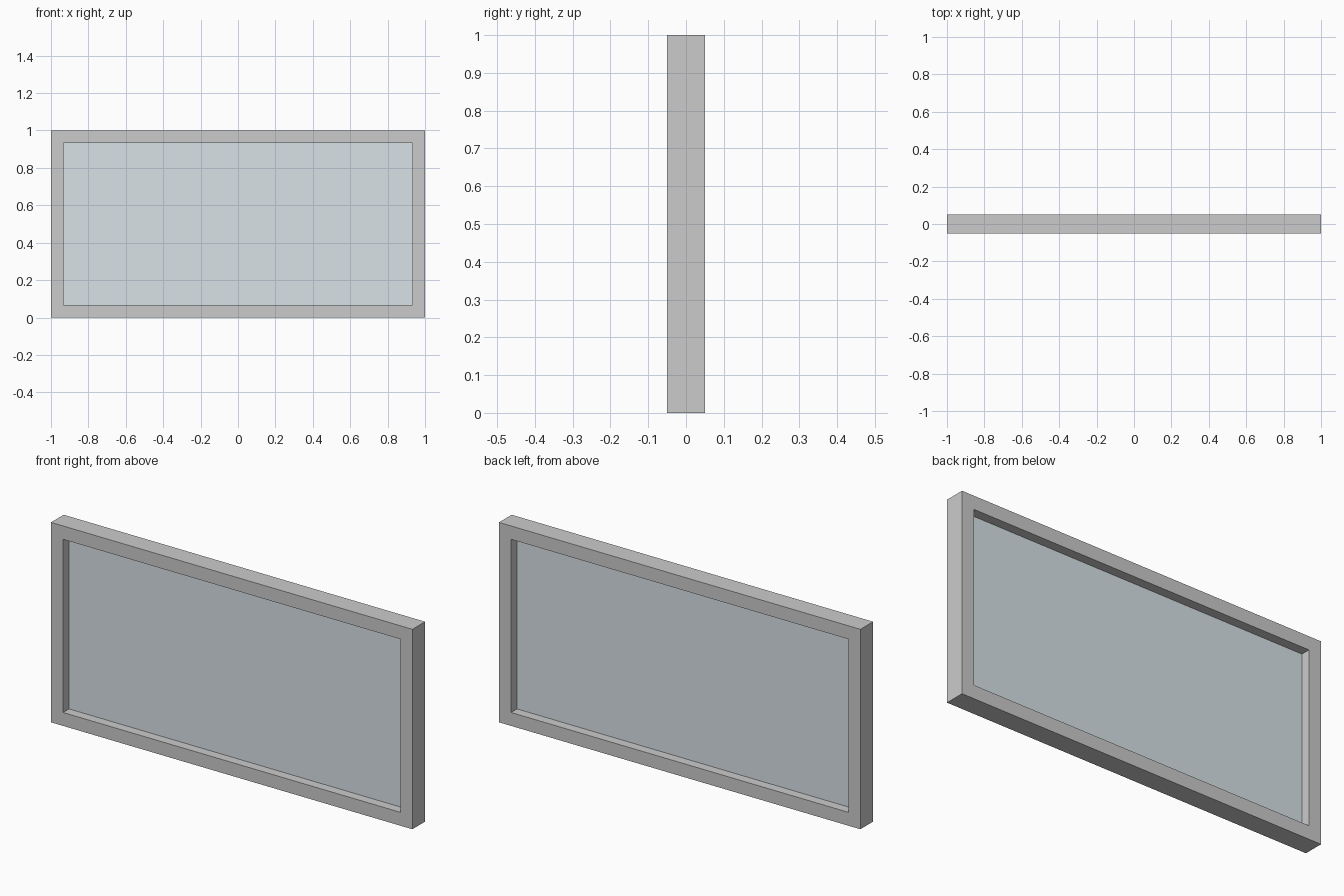
import bpy, bmesh

if "Cube" in bpy.data.objects:
    bpy.data.objects.remove(bpy.data.objects["Cube"])

W, H, D = 2.0, 1.0, 0.10      # overall width, height, depth
BORDER = 0.067                # frame face width
GLASS = 0.006                 # pane thickness


def box(name, size, z):
    bm = bmesh.new()
    bmesh.ops.create_cube(bm, size=1)
    bmesh.ops.scale(bm, vec=size, verts=bm.verts)
    bmesh.ops.translate(bm, vec=(0, 0, z), verts=bm.verts)
    return finish(name, bm)


def finish(name, bm):
    mesh = bpy.data.meshes.new(name)
    bm.to_mesh(mesh)
    bm.free()
    obj = bpy.data.objects.new(name, mesh)
    bpy.context.collection.objects.link(obj)
    return obj


# Frame: box with front and back inset, then bridged through
bm = bmesh.new()
bmesh.ops.create_cube(bm, size=1)
bmesh.ops.scale(bm, vec=(W, D, H), verts=bm.verts)
bmesh.ops.translate(bm, vec=(0, 0, H / 2), verts=bm.verts)
bm.normal_update()
caps = [f for f in bm.faces if abs(f.normal.y) > 0.9]
bmesh.ops.inset_individual(bm, faces=caps, thickness=BORDER, use_even_offset=True)
rims = [e for f in caps for e in f.edges]
bmesh.ops.delete(bm, geom=caps, context='FACES_ONLY')
bmesh.ops.bridge_loops(bm, edges=rims)
bmesh.ops.recalc_face_normals(bm, faces=bm.faces)
finish("window_frame", bm)

# Glass pane in the middle of the frame depth
pane = box("glass_pane", (W - 2 * BORDER, GLASS, H - 2 * BORDER), H / 2)
mat = bpy.data.materials.new("pale_glass")
mat.diffuse_color = (0.69, 0.76, 0.80, 1.0)
mat.use_nodes = True
mat.node_tree.nodes["Principled BSDF"].inputs["Base Color"].default_value = mat.diffuse_color
pane.data.materials.append(mat)
